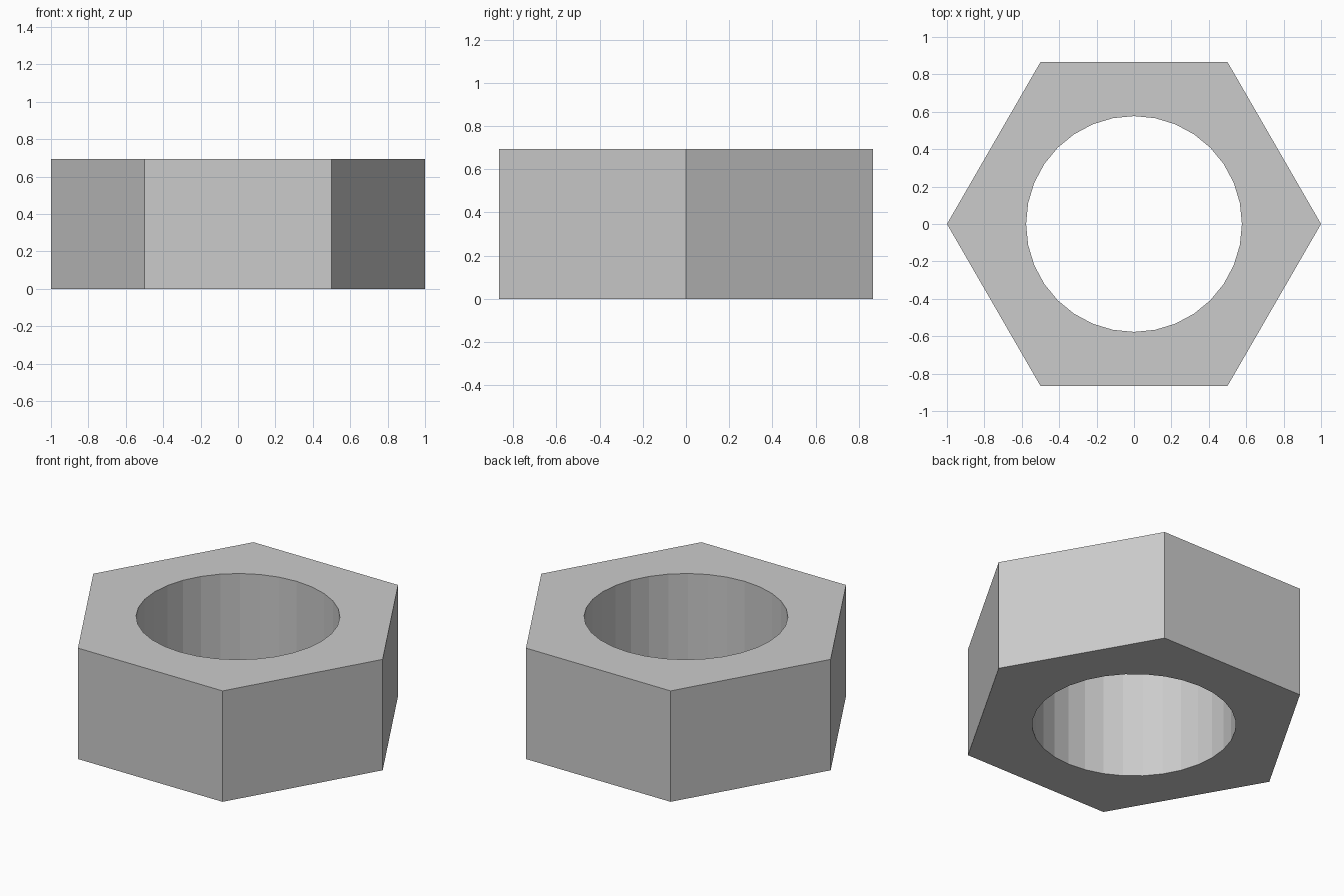
import bpy, bmesh
from math import sin, cos, tau

if "Cube" in bpy.data.objects:
    bpy.data.objects.remove(bpy.data.objects["Cube"])

HEIGHT = 0.693
OUTER_RADIUS = 1.0
HOLE_RADIUS = 0.577


def ring(bm, radius, sides):
    """Closed loop of edges on the ground plane."""
    verts = [bm.verts.new((radius * cos(tau * i / sides),
                           radius * sin(tau * i / sides), 0))
             for i in range(sides)]
    return [bm.edges.new((verts[i], verts[(i + 1) % sides]))
            for i in range(sides)]


# Hexagonal profile with a round hole
bm = bmesh.new()
edges = ring(bm, OUTER_RADIUS, 6) + ring(bm, HOLE_RADIUS, 32)
bmesh.ops.triangle_fill(bm, edges=edges, use_beauty=True, normal=(0, 0, 1))

# Raise the profile to full height, keeping the bottom face
raised = bmesh.ops.extrude_face_region(bm, geom=bm.faces[:], use_keep_orig=True)
top = [g for g in raised["geom"] if isinstance(g, bmesh.types.BMVert)]
bmesh.ops.translate(bm, verts=top, vec=(0, 0, HEIGHT))
bmesh.ops.recalc_face_normals(bm, faces=bm.faces[:])

mesh = bpy.data.meshes.new("hex_nut")
bm.to_mesh(mesh)
bm.free()
nut = bpy.data.objects.new("hex_nut", mesh)
bpy.context.collection.objects.link(nut)
